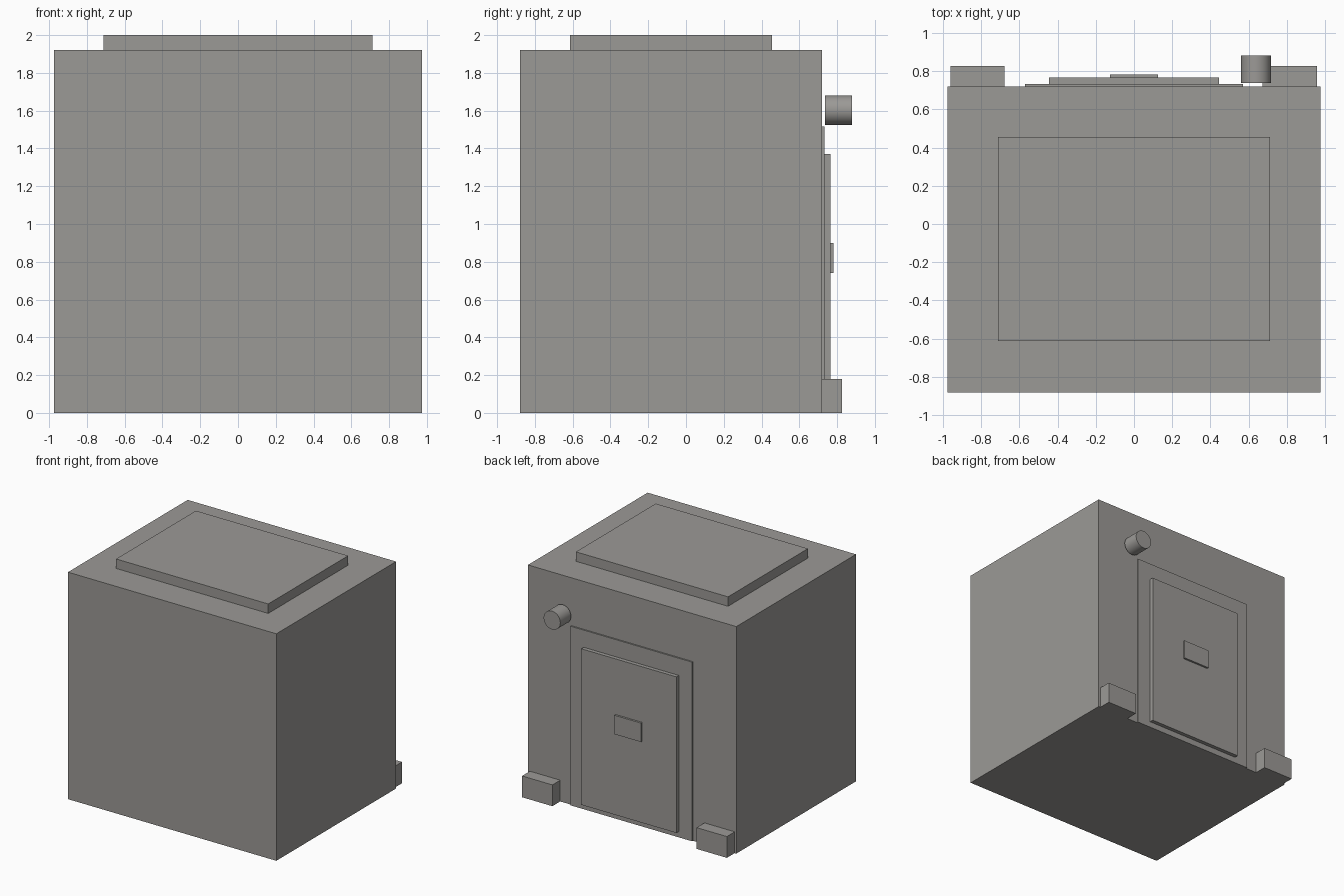
import bpy
import math

if "Cube" in bpy.data.objects:
    bpy.data.objects.remove(bpy.data.objects["Cube"])

grey = bpy.data.materials.new("warm grey")
grey.diffuse_color = (0.33, 0.32, 0.305, 1.0)
grey.use_nodes = True
grey.node_tree.nodes["Principled BSDF"].inputs["Base Color"].default_value = grey.diffuse_color


def box(name, x0, x1, y0, y1, z0, z1):
    """Axis-aligned box between the given limits."""
    bpy.ops.mesh.primitive_cube_add(
        size=1, location=((x0 + x1) / 2, (y0 + y1) / 2, (z0 + z1) / 2))
    ob = bpy.context.object
    ob.name = name
    ob.scale = (x1 - x0, y1 - y0, z1 - z0)
    bpy.ops.object.transform_apply(location=False, rotation=False, scale=True)
    ob.data.materials.append(grey)
    return ob


# Main block and raised roof slab
box("body", -0.975, 0.975, -0.88, 0.72, 0.0, 1.92)
box("roof_slab", -0.712, 0.712, -0.613, 0.455, 1.92, 2.0)

# Door on the back wall: thin frame, panel and small plate
box("door_frame", -0.57, 0.57, 0.72, 0.732, 0.0, 1.515)
box("door_panel", -0.445, 0.445, 0.732, 0.765, 0.05, 1.37)
box("door_plate", -0.125, 0.125, 0.765, 0.782, 0.74, 0.90)

# Blocks at the foot of the back wall
for side, x0, x1 in (("left", -0.96, -0.677), ("right", 0.673, 0.957)):
    box(side + "_foot_block", x0, x1, 0.72, 0.825, 0.0, 0.18)

# Round lamp standing just off the back wall
bpy.ops.mesh.primitive_cylinder_add(
    vertices=32, radius=0.078, depth=0.143,
    location=(0.638, 0.8085, 1.603), rotation=(math.pi / 2, 0, 0))
lamp = bpy.context.object
lamp.name = "lamp"
lamp.data.materials.append(grey)
bpy.ops.object.shade_smooth_by_angle(angle=math.radians(30))
